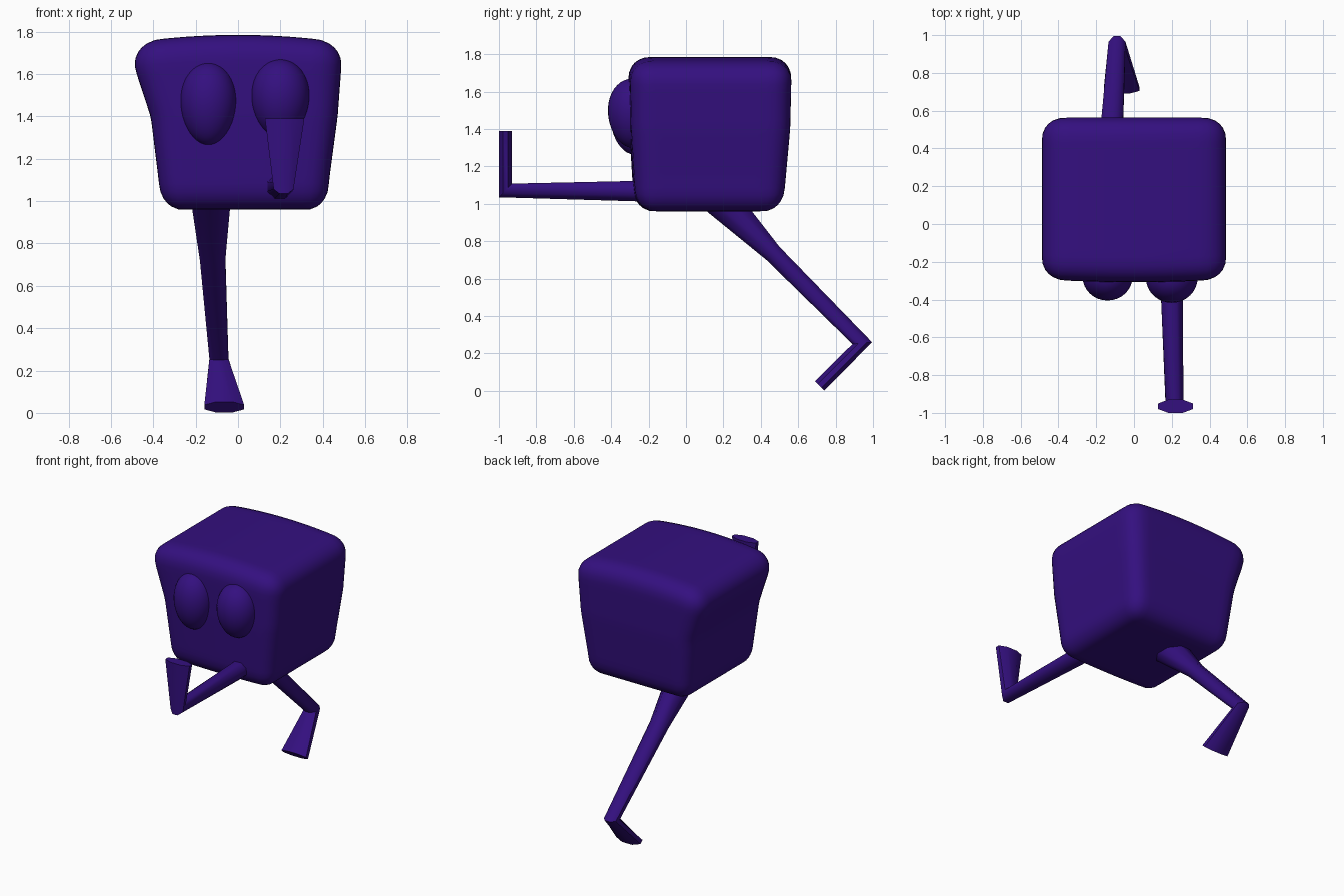
import bpy, bmesh, math
from mathutils import Vector

if "Cube" in bpy.data.objects:
    bpy.data.objects.remove(bpy.data.objects["Cube"])

purple = bpy.data.materials.new("deep purple")
purple.diffuse_color = (0.034, 0.005, 0.213, 1)
purple.use_nodes = True
purple.node_tree.nodes["Principled BSDF"].inputs["Base Color"].default_value = purple.diffuse_color


def finish(name, bm, angle):
    bmesh.ops.recalc_face_normals(bm, faces=bm.faces)
    mesh = bpy.data.meshes.new(name)
    bm.to_mesh(mesh)
    bm.free()
    mesh.materials.append(purple)
    ob = bpy.data.objects.new(name, mesh)
    bpy.context.collection.objects.link(ob)
    bpy.ops.object.select_all(action='DESELECT')
    bpy.context.view_layer.objects.active = ob
    ob.select_set(True)
    bpy.ops.object.shade_smooth_by_angle(angle=math.radians(angle))
    return ob


# Body outline by height: z, left, right, front, back
OUTLINE = [
    (0.96, -0.360, 0.420, -0.275, 0.515),
    (1.10, -0.375, 0.430, -0.285, 0.530),
    (1.40, -0.412, 0.470, -0.303, 0.557),
    (1.65, -0.487, 0.487, -0.308, 0.563),
    (1.785, -0.490, 0.490, -0.308, 0.563),
]


def outline_at(z):
    for a, b in zip(OUTLINE, OUTLINE[1:]):
        if z <= b[0]:
            t = max(0, (z - a[0]) / (b[0] - a[0]))
            return [p + (q - p) * t for p, q in zip(a[1:], b[1:])]
    return OUTLINE[-1][1:]


# Body: rounded box fitted to the outline, with a slightly domed top and front
bm = bmesh.new()
bmesh.ops.create_cube(bm, size=2)
bmesh.ops.subdivide_edges(bm, edges=bm.edges[:], cuts=19, use_grid_fill=True)
half, radius = Vector((0.46, 0.435, 0.4125)), 0.11
for v in bm.verts:
    p = Vector([c * h for c, h in zip(v.co, half)])
    core = Vector([max(-h + radius, min(h - radius, c)) for c, h in zip(p, half)])
    p = core + (p - core).normalized() * radius if (p - core).length > 1e-6 else p
    u, w, k = (c / h for c, h in zip(p, half))
    z = 0.96 + half.z * (k + 1)
    left, right, front, back = outline_at(z)
    x = left + (right - left) * (u + 1) / 2
    y = front + (back - front) * (w + 1) / 2
    y += 0.016 * u * u * max(0, -w)
    z -= 0.035 * u * u * max(0, k)
    v.co = (x, y, z)
finish("body", bm, 60)

# Eyes: egg shapes, a little fuller towards the top
for name, centre, size in (
        ("left_eye", (-0.14, -0.28, 1.46), (0.132, 0.125, 0.195)),
        ("right_eye", (0.20, -0.285, 1.485), (0.137, 0.132, 0.185))):
    bm = bmesh.new()
    bmesh.ops.create_uvsphere(bm, u_segments=32, v_segments=20, radius=1)
    for v in bm.verts:
        egg = 1 + 0.08 * v.co.z
        v.co = Vector(centre) + Vector((v.co.x * size[0] * egg,
                                        v.co.y * size[1] * egg,
                                        v.co.z * size[2]))
    finish(name, bm, 60)


# Limb: octagonal rings, each given by centre x, half width, outer and inner (y, z)
def limb(name, rings):
    bm = bmesh.new()
    loops = []
    for x, wide, outer, inner in rings:
        a, b = Vector((x, *outer)), Vector((x, *inner))
        mid, arm = (a + b) / 2, (a - b) / 2
        loop = []
        for i in range(8):
            t = math.radians(22.5 + 45 * i)
            s = 1 / math.cos(math.radians(22.5))
            loop.append(bm.verts.new(mid + Vector((wide * s * math.cos(t), 0, 0))
                                     + arm * s * math.sin(t)))
        loops.append(loop)
    for p, q in zip(loops, loops[1:]):
        for i in range(8):
            j = (i + 1) % 8
            bm.faces.new((p[i], p[j], q[j], q[i]))
    bm.faces.new(loops[0])
    bm.faces.new(loops[-1])
    finish(name, bm, 50)


# Raised leg kicking forwards with its foot turned up
limb("front_leg", [
    (0.195, 0.062, (-0.15, 1.01), (-0.15, 1.125)),
    (0.215, 0.047, (-1.0, 1.035), (-0.93, 1.108)),
    (0.220, 0.093, (-1.0, 1.39), (-0.93, 1.39)),
])
# Standing leg stretched backwards with its foot on the ground
limb("back_leg", [
    (-0.130, 0.100, (0.275, 1.06), (0.0, 1.05)),
    (-0.120, 0.060, (0.50, 0.77), (0.43, 0.70)),
    (-0.090, 0.045, (0.995, 0.26), (0.89, 0.25)),
    (-0.065, 0.094, (0.74, 0.002), (0.69, 0.052)),
])
